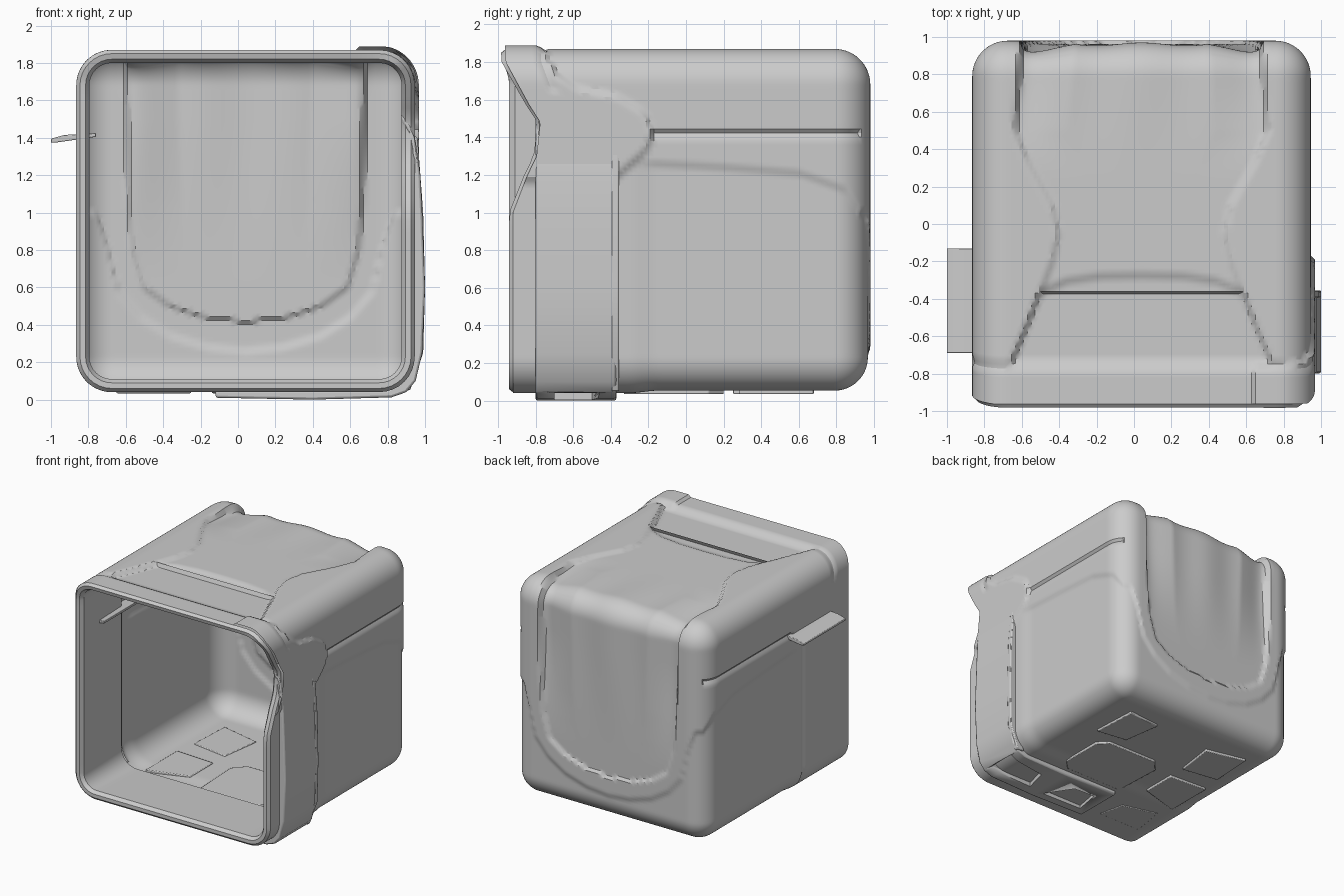
import bpy, bmesh, math
from mathutils import Vector

if "Cube" in bpy.data.objects:
    bpy.data.objects.remove(bpy.data.objects["Cube"])

CX, CY, CZ = 0.04, 0.03, 0.955       # body centre
HX, HY, HZ, R = 0.905, 0.95, 0.915, 0.19


def lerp_table(t, table):
    if t <= table[0][0]:
        return table[0][1]
    for (a, u), (b, v) in zip(table, table[1:]):
        if t <= b:
            return u + (v - u) * (t - a) / (b - a)
    return table[-1][1]


def smooth(t):
    t = max(0.0, min(1.0, t))
    return t * t * (3 - 2 * t)


def finish(name, bm, bevel=0, angle=35):
    me = bpy.data.meshes.new(name)
    bm.to_mesh(me)
    bm.free()
    ob = bpy.data.objects.new(name, me)
    bpy.context.collection.objects.link(ob)
    bpy.ops.object.select_all(action='DESELECT')
    ob.select_set(True)
    bpy.context.view_layer.objects.active = ob
    bpy.ops.object.shade_smooth_by_angle(angle=math.radians(angle))
    if bevel:
        m = ob.modifiers.new("bevel", 'BEVEL')
        m.width, m.segments, m.limit_method = bevel, 2, 'ANGLE'
    return ob


def prism(name, pts, axis, a, b, bevel=0):
    """Extrude a 2D outline along axis 'y' (x,z outline) or 'z' (x,y outline)."""
    bm = bmesh.new()
    place = (lambda p, h: (p[0], h, p[1])) if axis == 'y' else (lambda p, h: (p[0], p[1], h))
    lo = [bm.verts.new(place(p, a)) for p in pts]
    hi = [bm.verts.new(place(p, b)) for p in pts]
    bm.faces.new(lo)
    bm.faces.new(hi)
    n = len(pts)
    for i in range(n):
        j = (i + 1) % n
        bm.faces.new((lo[i], lo[j], hi[j], hi[i]))
    bmesh.ops.recalc_face_normals(bm, faces=bm.faces)
    return finish(name, bm, bevel)


# Crease lines: half-widths and heights that steer the surface relief
BACK_U = [(0.41, -0.3), (0.42, 0.05), (0.445, 0.25), (0.5, 0.42), (0.6, 0.56), (0.8, 0.62), (1.05, 0.64), (1.8, 0.66)]
HOURGLASS = [(-0.72, 0.71), (-0.33, 0.54), (-0.2, 0.49), (-0.05, 0.46), (0.1, 0.49), (0.33, 0.62), (0.5, 0.69), (0.98, 0.66)]
ARC = [(0, -0.25), (0.22, -0.255), (0.4, -0.28), (0.56, -0.35)]
OUTER_U = [(0, 0.28), (0.2, 0.3), (0.4, 0.36), (0.56, 0.46), (0.68, 0.6), (0.74, 0.85), (0.8, 1.02)]
SIDE_STEP = [(-0.17, 1.28), (0.2, 1.26), (0.6, 1.23), (0.85, 1.14), (0.93, 1.02)]
BROW_TOP = [(-0.73, 1.9), (-0.68, 1.75), (-0.6, 1.68), (-0.37, 1.64), (-0.22, 1.55), (-0.16, 1.4)]
BROW_LOW = [(-0.4, 1.15), (-0.37, 1.17), (-0.22, 1.3), (-0.16, 1.42)]
FRONT = [(1.7, -0.94), (1.86, -0.985)]
FRONT_RIGHT = [(1.0, -0.94), (1.2, -0.86), (1.3, -0.81), (1.48, -0.79), (1.57, -0.85), (1.8, -0.98), (1.86, -0.985)]


def relief(p, n):
    """Inward depth of the shell surface at p."""
    X, y, z = p.x - CX, p.y, p.z
    ax, d = abs(X), 0.0
    top = n.z > max(n.y, 0.3)
    w = lerp_table(y, HOURGLASS) if top else lerp_table(z, BACK_U)
    if top or n.y > 0.3:
        ins = smooth((w - ax) / 0.03)
        fade = smooth((y - 0.25) / 0.65) if top else smooth((z - 0.6) / 0.9)
        if top:
            ins *= smooth((y + 0.74) / 0.04)
        t = max(0, min(1, (w - ax) / 0.3))
        d += ins * (0.018 + fade * (0.045 * math.sin(math.pi * t ** 0.6) - 0.008 * math.cos(13 * X)))
        if top:
            d += ins * 0.018 * smooth((lerp_table(ax, ARC) - y) / 0.05)
    if top or ax > 0.75:                               # brow seam
        if z > 1.65:
            d += 0.014 * max(0, 1 - abs(y + 0.735) / 0.03)
    side = abs(n.x) > max(n.y, abs(n.z))
    line = lerp_table(y, SIDE_STEP) if side else lerp_table(ax, OUTER_U)
    d += 0.013 * smooth((line - z) / 0.04) * smooth((y + 0.3) / 0.15)
    if abs(n.x) > 0.7:
        if -0.17 < y < 0.95:                           # side groove
            d += 0.02 * max(0, 1 - abs(z - 1.42) / 0.025)
        if X < 0 and z < 1.4:                          # left seam
            d += 0.016 * max(0, 1 - abs(y + 0.33) / 0.03)
    if X > 0.6 and y < -0.1:                           # right brow flap
        m = min(lerp_table(y, BROW_TOP) - z, z - lerp_table(y, BROW_LOW))
        d -= 0.022 * smooth(m / 0.04)
    return d


def warp_front(v):
    """Shape the front edge: overhanging brow and right-hand notch."""
    k = max(0, min(1, (-0.36 - v.y) / 0.58))
    right = smooth((v.x - CX - 0.6) / 0.25)
    f = lerp_table(v.z, FRONT) * (1 - right) + lerp_table(v.z, FRONT_RIGHT) * right
    v.y += (f + 0.94) * k


# Rounded open-front shell
bm = bmesh.new()
bmesh.ops.create_cube(bm, size=2)
bmesh.ops.subdivide_edges(bm, edges=bm.edges[:], cuts=85, use_grid_fill=True)
bmesh.ops.delete(bm, geom=[f for f in bm.faces if f.calc_center_median().y < -0.999], context='FACES')
for v in bm.verts:
    p = Vector((v.co.x * HX, v.co.y * HY, v.co.z * HZ))
    c = Vector((max(R - HX, min(HX - R, p.x)), min(HY - R, p.y), max(R - HZ, min(HZ - R, p.z))))
    n = (p - c).normalized()
    q = c + n * R + Vector((CX, CY, CZ))
    v.co = q - n * relief(q, n)
    warp_front(v.co)
finish("open_shell", bm, angle=28)

# Rim with inner liner, swept around the opening
bm = bmesh.new()
rings = []
for inset, y in [(0, -0.915), (0.02, -0.94), (0.05, -0.94), (0.07, -0.91), (0.05, -0.38), (0.004, -0.36)]:
    r, pts = R - inset, []
    for q, (sx, sz) in enumerate([(1, 1), (-1, 1), (-1, -1), (1, -1)]):
        for i in range(9):
            a = math.pi / 2 * (q + i / 8)
            pts.append(Vector((CX + sx * (HX - R) + r * math.cos(a), y, CZ + sz * (HZ - R) + r * math.sin(a))))
        nx, nz = [(-1, 1), (-1, -1), (1, -1), (1, 1)][q]
        a = math.pi / 2 * (q + 1)
        end = Vector((CX + nx * (HX - R) + r * math.cos(a), y, CZ + nz * (HZ - R) + r * math.sin(a)))
        start = pts[-1].copy()
        pts += [start.lerp(end, i / 24) for i in range(1, 24)]
    for p in pts:
        warp_front(p)
    rings.append([bm.verts.new(p) for p in pts])
for A, B in zip(rings, rings[1:]):
    for i in range(len(A)):
        j = (i + 1) % len(A)
        bm.faces.new((A[i], A[j], B[j], B[i]))
bmesh.ops.recalc_face_normals(bm, faces=bm.faces)
finish("front_rim", bm)

# Strap down the right side and under the floor
strap = prism("side_strap", [
    (0.87, 1.53), (0.92, 1.48), (0.95, 1.38), (0.975, 1.2), (0.985, 1.0), (1.0, 0.6), (0.985, 0.25), (0.95, 0.1),
    (0.9, 0.04), (0.82, 0.012), (0.4, 0.0), (-0.12, 0.01), (-0.12, 0.05), (0.8, 0.05), (0.88, 0.11),
    (0.925, 0.25), (0.93, 1.4), (0.88, 1.48)], 'y', -0.80, -0.37, 0.012)
prism("strap_edge", [(0.93, 1.42), (0.96, 1.4), (0.99, 1.0), (1.0, 0.6), (0.99, 0.25), (0.92, 0.05), (0.85, 0.05), (0.93, 0.25)],
      'y', -0.395, -0.355, 0.008)

# Openings through the strap underside
for i, pts in enumerate([[(0.9, -0.7), (0.9, -0.46), (0.55, -0.5), (0.5, -0.7)],
                         [(0.35, -0.72), (0.2, -0.5), (0.0, -0.5), (-0.04, -0.72)]]):
    cutter = prism("strap_cutter_%d" % i, pts, 'z', -0.1, 0.13 if i == 0 else 0.036)
    cutter.hide_render = True
    cutter.hide_viewport = True
    m = strap.modifiers.new("opening", 'BOOLEAN')
    m.object, m.operation, m.solver = cutter, 'DIFFERENCE', 'EXACT'

# Tab on the left side
prism("left_tab", [(-1, 1.375), (-0.97, 1.375), (-0.76, 1.405), (-0.76, 1.425), (-0.93, 1.415), (-1, 1.395)],
      'y', -0.69, -0.13, 0.004)

# Shallow floor plates
for i, pts in enumerate([
        [(-0.12, -0.33), (0.42, -0.33), (0.5, -0.25), (0.5, 0.12), (0.42, 0.2), (-0.05, 0.2), (-0.14, 0.1)],
        [(-0.62, 0.3), (-0.3, 0.25), (-0.25, 0.6), (-0.6, 0.68)],
        [(0.62, 0.28), (0.35, 0.32), (0.3, 0.65), (0.6, 0.68)],
        [(-0.65, -0.3), (-0.3, -0.2), (-0.3, 0.1), (-0.65, 0.12)],
        [(-0.65, -0.72), (-0.25, -0.72), (-0.3, -0.5), (-0.6, -0.42)]]):
    prism("floor_plate_%d" % (i + 1), pts, 'z', 0.034, 0.06, 0.006)
